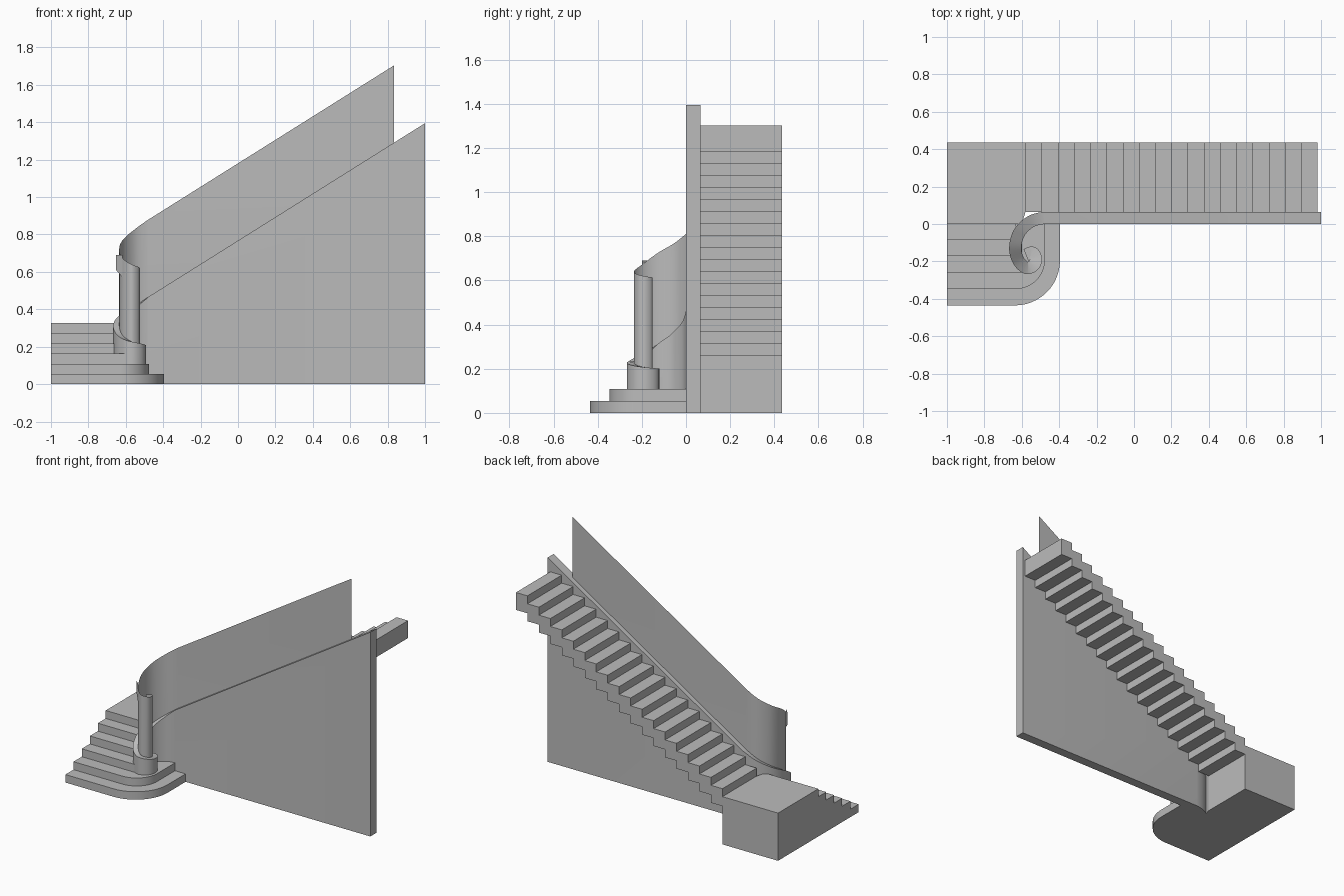
import bpy, bmesh, math
from mathutils import Vector

if "Cube" in bpy.data.objects:
    bpy.data.objects.remove(bpy.data.objects["Cube"])

grey = bpy.data.materials.new("plain_grey")
grey.diffuse_color = (0.5, 0.5, 0.5, 1)
grey.use_nodes = True
grey.node_tree.nodes["Principled BSDF"].inputs["Base Color"].default_value = grey.diffuse_color

RISE, RUN = 0.0543, 0.0867


def make(name, verts, faces, smooth=False, fix=True):
    me = bpy.data.meshes.new(name)
    me.from_pydata(verts, [], faces)
    if fix:
        bm = bmesh.new()
        bm.from_mesh(me)
        bmesh.ops.recalc_face_normals(bm, faces=bm.faces)
        bm.to_mesh(me)
        bm.free()
    ob = bpy.data.objects.new(name, me)
    bpy.context.collection.objects.link(ob)
    me.materials.append(grey)
    if smooth:
        bpy.ops.object.select_all(action='DESELECT')
        ob.select_set(True)
        bpy.context.view_layer.objects.active = ob
        bpy.ops.object.shade_smooth_by_angle(angle=math.radians(35))
    return ob


def prism(name, outline, place, smooth=False):
    """Extrude a 2D outline; place(u, v, side) gives the 3D point."""
    n = len(outline)
    verts = [place(u, v, s) for s in (0, 1) for u, v in outline]
    faces = [list(range(n))[::-1], list(range(n, 2 * n))]
    faces += [[i, (i + 1) % n, n + (i + 1) % n, n + i] for i in range(n)]
    return make(name, verts, faces, smooth)


def slab(name, outline, top, smooth=False):
    return prism(name, outline, lambda u, v, s: (u, v, s * top), smooth)


# Two lowest steps with rounded corners
for name, k, y, right, r in (("bottom_step", 1, -0.435, -0.396, 0.24),
                             ("second_step", 2, -0.347, -0.476, 0.155)):
    arc = [(right - r + r * math.cos(a), y + r + r * math.sin(a))
           for a in (math.radians(-90 + 90 * i / 16) for i in range(17))]
    slab(name, [(-1, 0), (-1, y)] + arc + [(right, 0)], k * RISE, True)

# Straight steps that end inside the curved curb
for k, y, right in ((3, -0.258, -0.6), (4, -0.171, -0.635), (5, -0.085, -0.63)):
    slab("lower_step_%d" % k, [(-1, 0), (-1, y), (right, y), (right, 0)], k * RISE)

# Landing
slab("landing", [(-1, 0), (-0.6, 0), (-0.58, 0.065), (-0.58, 0.435), (-1, 0.435)], 6 * RISE)

# Upper flight: saw-tooth profile above and below
top, under = [], []
for i in range(18):
    z = (7 + i) * RISE
    for x in (-0.58 + i * RUN, -0.58 + (i + 1) * RUN):
        top.append((x, z))
        under.append((x, z - 0.119))
prism("upper_flight", top + under[::-1],
      lambda u, v, s: (u, 0.065 + 0.37 * s, v))

# Scroll path: x, y and curb top height
keys = [(-0.48, 0.0325, 0.466), (-0.555, 0.011, 0.412), (-0.614, -0.0475, 0.36),
        (-0.635, -0.1275, 0.312), (-0.618, -0.195, 0.262), (-0.575, -0.235, 0.23),
        (-0.536, -0.22, 0.215), (-0.524, -0.185, 0.206), (-0.543, -0.153, 0.201),
        (-0.578, -0.165, 0.198)]
keys = [Vector(k) for k in keys]
ext = [Vector((-0.56 + 0.16, 0.0325, 0.516))] + keys + [2 * keys[-1] - keys[-2]]
curl = []
for i in range(1, len(ext) - 2):
    a, b, c, d = ext[i - 1:i + 3]
    for j in range(6):
        t = j / 6
        curl.append(0.5 * (2 * b + (c - a) * t + (2 * a - 5 * b + 4 * c - d) * t * t
                           + (3 * b - a - 3 * c + d) * t ** 3))
curl.append(keys[-1])


def path_from(x_end):
    z = 0.466 + (x_end + 0.48) * (1.395 - 0.466) / 1.48
    return [Vector((x_end, 0.0325, z))] + curl


# Stair wall and scrolled curb, one sweep
path = path_from(1.0)
verts, faces = [], []
for i, p in enumerate(path):
    d = path[min(i + 1, len(path) - 1)] - path[max(i - 1, 0)]
    if i < 2:
        d = Vector((-1, 0, 0))
    n = Vector((-d.y, d.x, 0)).normalized() * 0.0325
    for s in (-1, 1):
        q = p + n * s
        verts += [(q.x, q.y, 0), (q.x, q.y, p.z)]
for i in range(len(path) - 1):
    a, b = 4 * i, 4 * i + 4
    for u, v in ((0, 1), (1, 3), (3, 2), (2, 0)):
        faces.append([a + u, a + v, b + v, b + u])
e = 4 * (len(path) - 1)
faces += [[0, 1, 3, 2], [e, e + 2, e + 3, e + 1]]
make("wall_and_curb", verts, faces, True)

# Thin balustrade sheet standing on the curb
path = path_from(0.835)
verts = [(p.x, p.y, p.z + h) for p in path for h in (0, 0.413)]
faces = [[2 * i, 2 * i + 2, 2 * i + 3, 2 * i + 1] for i in range(len(path) - 1)]
make("balustrade_panel", verts, faces, True)

# Small end plate on the scroll
make("end_plate", [(-0.652, -0.165, 0.61), (-0.617, -0.2, 0.57),
                   (-0.617, -0.2, 0.69), (-0.652, -0.165, 0.69)], [[0, 1, 2, 3]])
